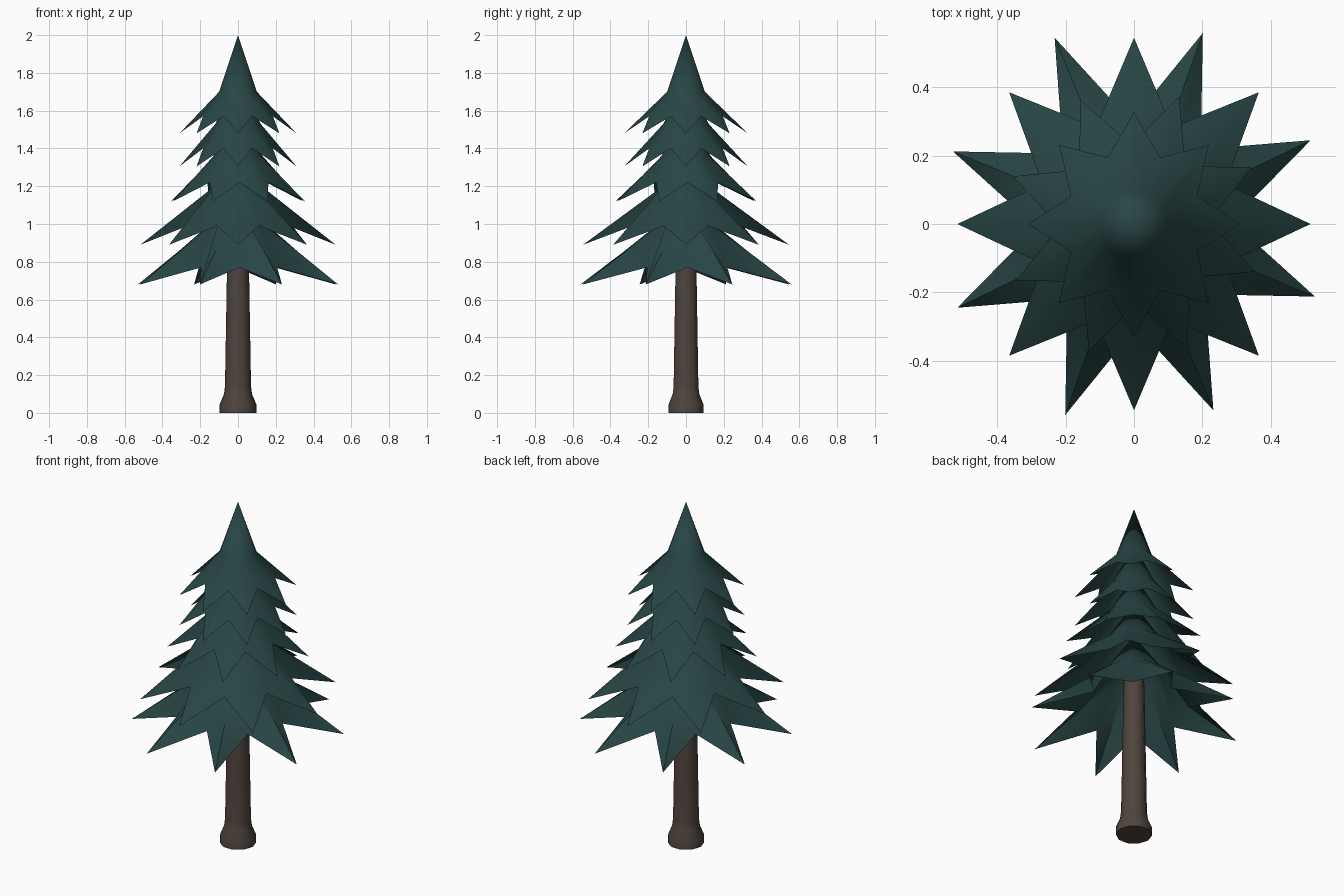
import bpy, bmesh, math
from math import radians, cos, sin, pi

if "Cube" in bpy.data.objects:
    bpy.data.objects.remove(bpy.data.objects["Cube"])


def material(name, rgb):
    m = bpy.data.materials.new(name)
    m.diffuse_color = (*rgb, 1)
    m.use_nodes = True
    m.node_tree.nodes["Principled BSDF"].inputs["Base Color"].default_value = m.diffuse_color
    return m


def finish(name, bm, mat, angle):
    bmesh.ops.recalc_face_normals(bm, faces=bm.faces)
    me = bpy.data.meshes.new(name)
    bm.to_mesh(me)
    bm.free()
    me.materials.append(mat)
    ob = bpy.data.objects.new(name, me)
    bpy.context.collection.objects.link(ob)
    bpy.ops.object.select_all(action='DESELECT')
    ob.select_set(True)
    bpy.context.view_layer.objects.active = ob
    bpy.ops.object.shade_smooth_by_angle(angle=radians(angle))
    return ob


needle_green = material("dark_pine_green", (0.021, 0.060, 0.059))
bark_brown = material("bark_brown", (0.078, 0.058, 0.047))


# One open skirt of eight pointed branches: apex, collar ring, zigzag rim
def branch_tier(name, apex, collar, valley, tip, turn):
    bm = bmesh.new()
    top = bm.verts.new((0, 0, apex))
    inner, rim = [], []
    for i in range(16):
        a = radians(turn) + i * pi / 8
        r, z = collar
        inner.append(bm.verts.new((r * cos(a), r * sin(a), z)))
        r, z = tip if i % 2 == 0 else valley
        rim.append(bm.verts.new((r * cos(a), 1.055 * r * sin(a), z)))
    for i in range(16):
        j = (i + 1) % 16
        bm.faces.new((top, inner[i], inner[j]))
        bm.faces.new((inner[i], rim[i], rim[j], inner[j]))
    return finish(name, bm, needle_green, 70)


# Tiers from the top down: apex z, then (radius, z) of collar, valley and tip
tiers = [
    (2.00, (0.10, 1.70), (0.20, 1.57), (0.31, 1.48), 0),
    (1.78, (0.12, 1.53), (0.20, 1.40), (0.31, 1.305), 0),
    (1.60, (0.13, 1.36), (0.22, 1.22), (0.378, 1.12), 24.5),
    (1.42, (0.15, 1.18), (0.29, 0.99), (0.517, 0.89), 0),
    (1.22, (0.16, 0.99), (0.285, 0.77), (0.567, 0.68), 24.2),
]
for n, t in enumerate(tiers):
    branch_tier(f"branch_tier_{n + 1}", *t)

# Trunk with a flared foot, lathed from a profile
profile = [(0.097, 0), (0.097, 0.045), (0.074, 0.10), (0.069, 0.14),
           (0.058, 0.78), (0.05, 1.15)]
bm = bmesh.new()
N = 10
rings = [[bm.verts.new((r * cos(2 * pi * k / N), r * sin(2 * pi * k / N), z))
          for k in range(N)] for r, z in profile]
for lo, hi in zip(rings, rings[1:]):
    for k in range(N):
        bm.faces.new((lo[k], lo[(k + 1) % N], hi[(k + 1) % N], hi[k]))
bm.faces.new(rings[0][::-1])
bm.faces.new(rings[-1])
finish("trunk", bm, bark_brown, 60)
